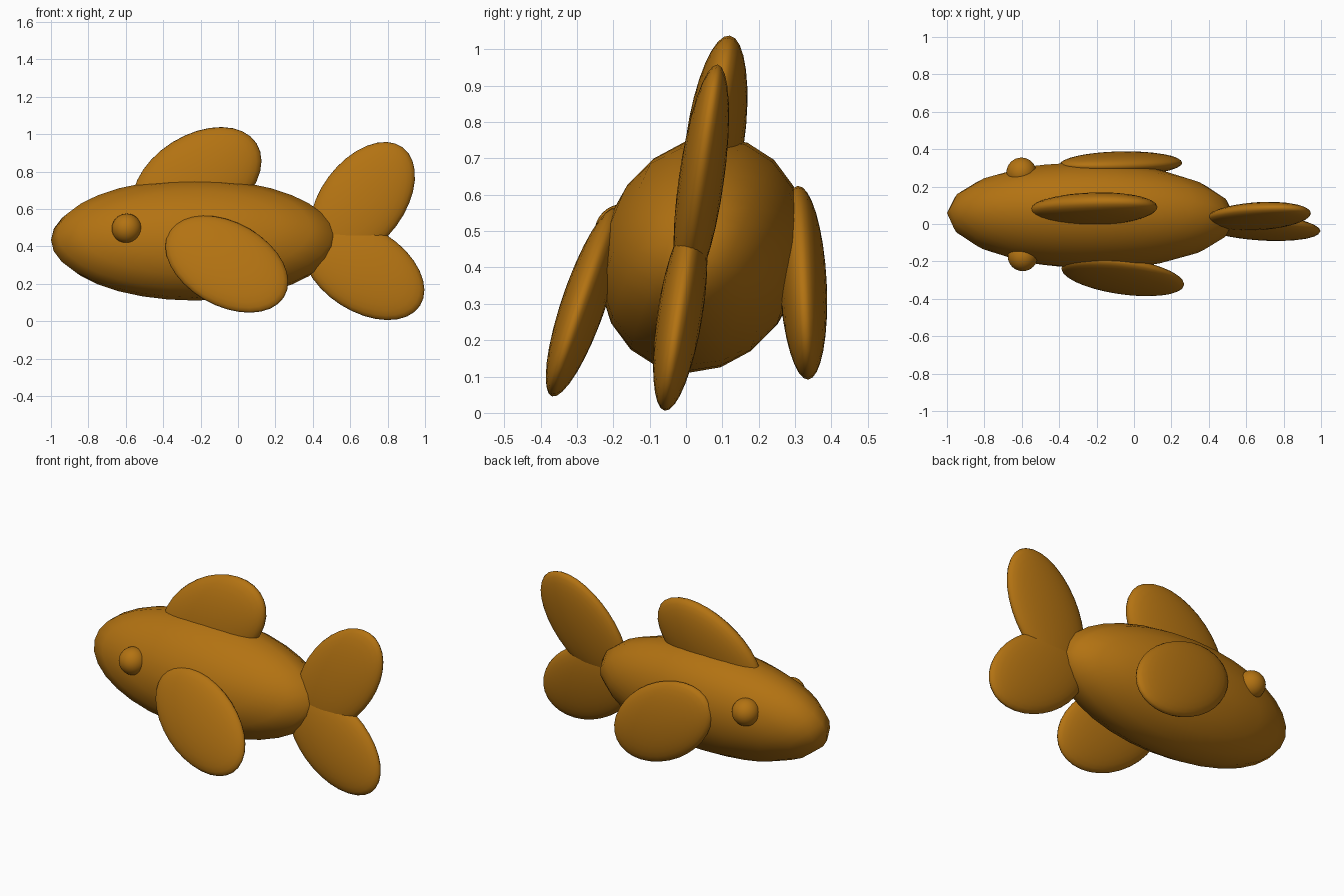
import bpy, bmesh
from math import radians
from mathutils import Matrix, Vector

if "Cube" in bpy.data.objects:
    bpy.data.objects.remove(bpy.data.objects["Cube"])

mat = bpy.data.materials.new("golden_brown")
mat.diffuse_color = (0.45, 0.17, 0.006, 1)
mat.use_nodes = True
mat.node_tree.nodes["Principled BSDF"].inputs["Base Color"].default_value = mat.diffuse_color


def ellipsoid(name, center, radii, pitch=0, lean=0, yaw=0, rings=16):
    """Smooth ellipsoid, poles along y. pitch: angle in the side (x-z) plane,
    lean: top tilts towards +y, yaw: turn about z."""
    bm = bmesh.new()
    bmesh.ops.create_uvsphere(bm, u_segments=32, v_segments=rings, radius=1)
    m = (Matrix.Translation(Vector(center))
         @ Matrix.Rotation(radians(yaw), 4, 'Z')
         @ Matrix.Rotation(radians(-lean), 4, 'X')
         @ Matrix.Rotation(radians(-pitch), 4, 'Y')
         @ Matrix.Diagonal((*radii, 1))
         @ Matrix.Rotation(radians(90), 4, 'X'))
    bmesh.ops.transform(bm, matrix=m, verts=bm.verts)
    for f in bm.faces:
        f.smooth = True
    me = bpy.data.meshes.new(name)
    bm.to_mesh(me)
    bm.free()
    me.materials.append(mat)
    ob = bpy.data.objects.new(name, me)
    bpy.context.collection.objects.link(ob)
    return ob


# Body, coarser from nose to side
ellipsoid("body", (-0.23, 0.045, 0.435), (0.77, 0.276, 0.332), lean=22, yaw=-1, rings=10)

# Fin on the back
ellipsoid("back_fin", (-0.22, 0.08, 0.75), (0.378, 0.08, 0.247), pitch=32.5, lean=8.5, yaw=-1)

# Two tail lobes
ellipsoid("tail_upper", (0.665, 0.042, 0.64), (0.363, 0.062, 0.225), pitch=53.8, lean=8.5, yaw=-1)
ellipsoid("tail_lower", (0.67, -0.016, 0.275), (0.361, 0.062, 0.225), pitch=-32.8, lean=8.5, yaw=-1)

# Side fins, splayed outwards
ellipsoid("side_fin_right", (-0.06, -0.28, 0.305), (0.36, 0.06, 0.232), pitch=-31.5, lean=18, yaw=-2)
ellipsoid("side_fin_left", (-0.07, 0.322, 0.358), (0.36, 0.065, 0.222), pitch=-31.5, lean=-3)

# Eyes
ellipsoid("eye_right", (-0.595, -0.172, 0.495), (0.08, 0.08, 0.08))
ellipsoid("eye_left", (-0.602, 0.275, 0.54), (0.08, 0.08, 0.08))
